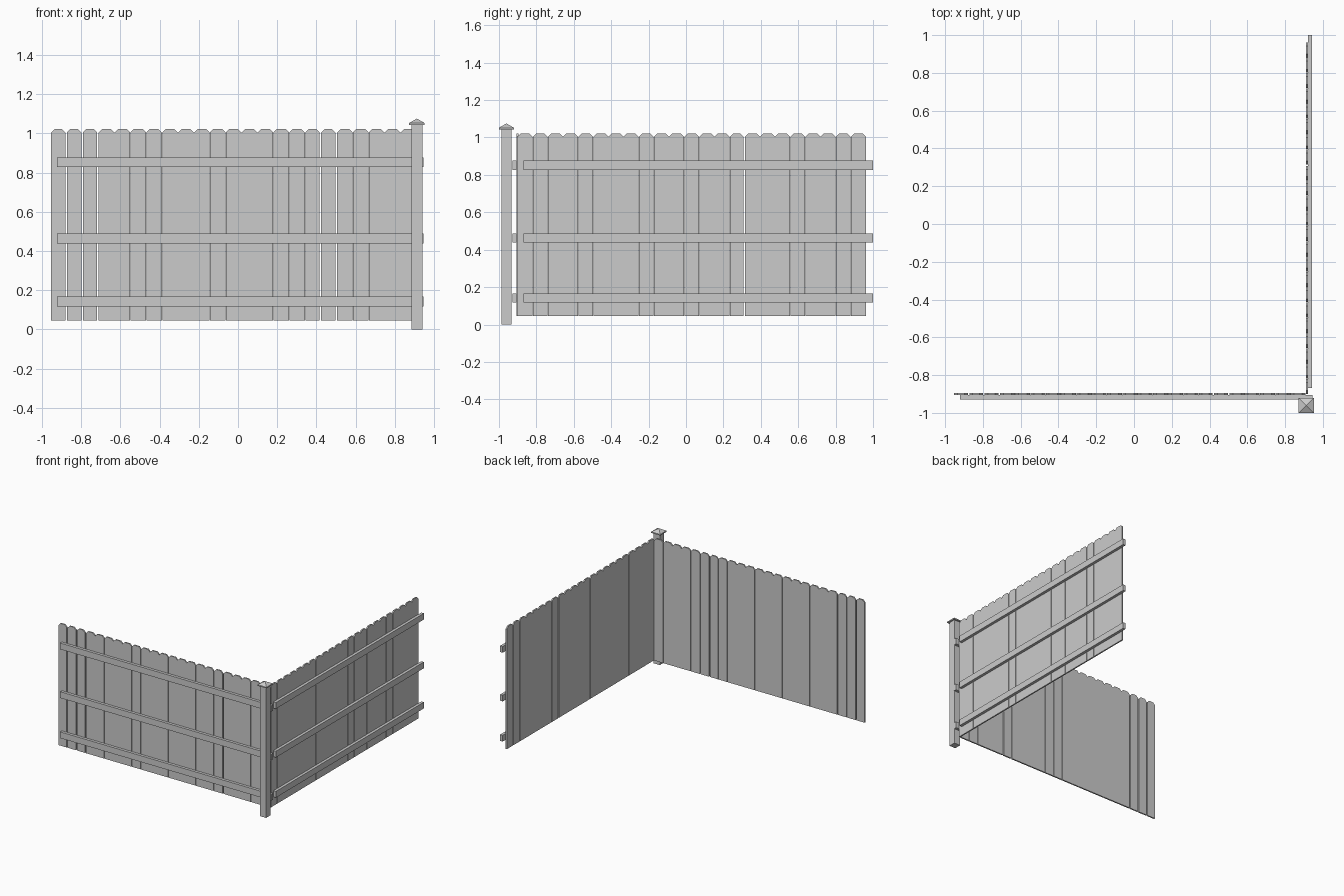
import bpy, bmesh
from mathutils import Matrix

if "Cube" in bpy.data.objects:
    bpy.data.objects.remove(bpy.data.objects["Cube"])


def add_object(name, bm):
    bmesh.ops.recalc_face_normals(bm, faces=bm.faces)
    mesh = bpy.data.meshes.new(name)
    bm.to_mesh(mesh)
    bm.free()
    ob = bpy.data.objects.new(name, mesh)
    bpy.context.collection.objects.link(ob)
    return ob


def box(name, x0, x1, y0, y1, z0, z1):
    bm = bmesh.new()
    bmesh.ops.create_cube(bm, size=1)
    bmesh.ops.scale(bm, vec=(x1 - x0, y1 - y0, z1 - z0), verts=bm.verts)
    bmesh.ops.translate(bm, vec=((x0 + x1) / 2, (y0 + y1) / 2, (z0 + z1) / 2), verts=bm.verts)
    return add_object(name, bm)


def picket(name, x0, x1, y0, y1):
    # dog-eared board: clipped top corners, extruded through its thickness
    c, z0, z1 = 0.018, 0.045, 1.022
    outline = [(x0, z0), (x1, z0), (x1, z1 - c), (x1 - c, z1), (x0 + c, z1), (x0, z1 - c)]
    bm = bmesh.new()
    face = bm.faces.new([bm.verts.new((x, y0, z)) for x, z in outline])
    ext = bmesh.ops.extrude_face_region(bm, geom=[face])
    moved = [g for g in ext["geom"] if isinstance(g, bmesh.types.BMVert)]
    bmesh.ops.translate(bm, vec=(0, y1 - y0, 0), verts=moved)
    return add_object(name, bm)


PITCH, COUNT, THICK, RAIL_DEPTH = 0.081, 23, 0.011, 0.022
RAILS = [(0.117, 0.167), (0.438, 0.488), (0.827, 0.877)]


def panel(name, matrix, rail_end, gaps):
    # local frame: boards run along +x from 0, rails on the -y side of y = 0
    parts = []
    for i in range(COUNT):
        width = 0.073 if i in gaps else 0.0795
        parts.append(picket(f"{name}_picket_{i + 1}", i * PITCH, i * PITCH + width, 0, THICK))
    for i, (z0, z1) in enumerate(RAILS):
        parts.append(box(f"{name}_rail_{i + 1}", 0.031, rail_end, -RAIL_DEPTH, 0, z0, z1))
    for ob in parts:
        ob.data.transform(matrix)


# front run of fence
panel("front", Matrix.Translation((-0.953, -0.906, 0)), 1.898, {0, 1, 2, 16, 17})

# side run, turned a quarter so its rails face outwards (+x)
turn = Matrix.Rotation(1.5707963, 4, "Z")
panel("side", Matrix.Translation((0.921, -0.900, 0)) @ turn, 1.90, {14})

# corner post
PX, PY, R = 0.912, -0.960, 0.0275
box("corner_post", PX - R, PX + R, PY - R, PY + R, 0, 1.045)

# post cap: thin square plate with a low pyramid
r = 0.04
box("post_cap_plate", PX - r, PX + r, PY - r, PY + r, 1.043, 1.052)
bm = bmesh.new()
base = [bm.verts.new((PX + r * a, PY + r * b, 1.052)) for a, b in ((-1, -1), (1, -1), (1, 1), (-1, 1))]
tip = bm.verts.new((PX, PY, 1.075))
bm.faces.new(base)
for i in range(4):
    bm.faces.new((base[i], base[(i + 1) % 4], tip))
add_object("post_cap_top", bm)
